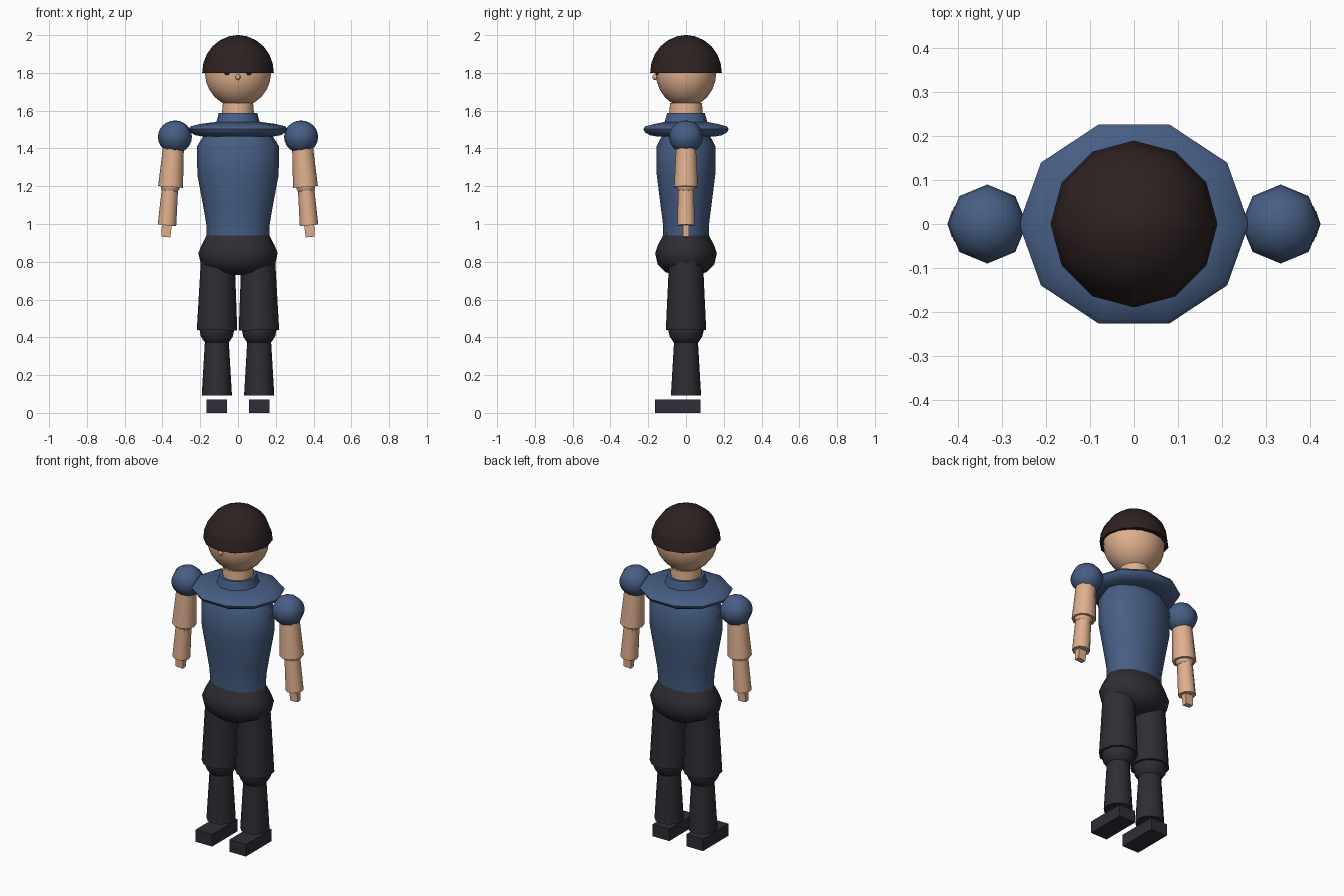
import bpy, bmesh, math
from mathutils import Vector, Matrix

if "Cube" in bpy.data.objects:
    bpy.data.objects.remove(bpy.data.objects["Cube"])


def material(name, rgb):
    m = bpy.data.materials.new(name)
    m.diffuse_color = (*rgb, 1)
    m.use_nodes = True
    m.node_tree.nodes["Principled BSDF"].inputs["Base Color"].default_value = m.diffuse_color
    return m


SKIN = material("skin", (0.74, 0.43, 0.27))
SHIRT = material("shirt_blue", (0.062, 0.112, 0.23))
TROUSER = material("trouser_charcoal", (0.026, 0.026, 0.034))
SHOE = material("shoe_dark", (0.029, 0.026, 0.038))
HAIR = material("hair_brown", (0.028, 0.016, 0.016))


def finish(bm, name, mat, smooth=True):
    bmesh.ops.recalc_face_normals(bm, faces=bm.faces)
    me = bpy.data.meshes.new(name)
    bm.to_mesh(me)
    bm.free()
    me.materials.append(mat)
    ob = bpy.data.objects.new(name, me)
    bpy.context.collection.objects.link(ob)
    if smooth:
        bpy.ops.object.select_all(action='DESELECT')
        ob.select_set(True)
        bpy.context.view_layer.objects.active = ob
        bpy.ops.object.shade_smooth_by_angle(angle=math.radians(50))
    return ob


def loft(name, rings, n, mat):
    """Closed stack of elliptical rings given as (z, rx, ry)."""
    bm = bmesh.new()
    loops = [[bm.verts.new((rx * math.cos(math.tau * i / n),
                            ry * math.sin(math.tau * i / n), z))
              for i in range(n)] for z, rx, ry in rings]
    for a, b in zip(loops, loops[1:]):
        for i in range(n):
            j = (i + 1) % n
            bm.faces.new((a[i], a[j], b[j], b[i]))
    bm.faces.new(loops[0])
    bm.faces.new(loops[-1])
    return finish(bm, name, mat)


def limb(name, top, bottom, r_top, r_bottom, n, mat):
    """Tapered cylinder between two points."""
    top, bottom = Vector(top), Vector(bottom)
    axis = top - bottom
    bm = bmesh.new()
    bmesh.ops.create_cone(bm, cap_ends=True, segments=n, radius1=r_bottom,
                          radius2=r_top, depth=axis.length)
    turn = axis.to_track_quat('Z', 'Y').to_matrix().to_4x4()
    bm.transform(Matrix.Translation((top + bottom) / 2) @ turn)
    return finish(bm, name, mat)


def ball(name, centre, radii, n, rings, mat):
    bm = bmesh.new()
    bmesh.ops.create_uvsphere(bm, u_segments=n, v_segments=rings, radius=1)
    bm.transform(Matrix.Translation(centre) @ Matrix.Diagonal((*radii, 1)))
    return finish(bm, name, mat)


def box(name, centre, size, mat, tilt=0, taper=1):
    bm = bmesh.new()
    bmesh.ops.create_cube(bm, size=1)
    for v in bm.verts:
        if v.co.z < 0:
            v.co.x *= taper
            v.co.y *= taper
    bm.transform(Matrix.Translation(centre) @ Matrix.Rotation(tilt, 4, 'Y')
                 @ Matrix.Diagonal((*size, 1)))
    return finish(bm, name, mat, smooth=False)


# Head, with the hair as a half dome
ball("head", (0, 0, 1.8), (0.175, 0.16, 0.18), 16, 12, SKIN)
dome = [math.radians(a) for a in (0, 15, 30, 45, 60, 75, 88)]
loft("hair", [(1.8 + 0.2 * math.sin(a), 0.19 * math.cos(a), 0.19 * math.cos(a))
              for a in dome], 12, HAIR)
ball("nose", (0, -0.164, 1.778), (0.013, 0.015, 0.016), 8, 6, SKIN)
loft("neck", [(1.55, 0.088, 0.09), (1.64, 0.08, 0.085)], 12, SKIN)

# Torso, wide shoulder yoke and collar
loft("torso", [(0.935, 0.166, 0.121), (1.0, 0.168, 0.122), (1.1, 0.185, 0.135),
               (1.26, 0.215, 0.155), (1.41, 0.218, 0.157), (1.47, 0.18, 0.125)],
     12, SHIRT)
loft("shoulder_yoke", [(1.462, 0.18, 0.155), (1.47, 0.225, 0.2), (1.486, 0.254, 0.23),
                       (1.503, 0.262, 0.238), (1.517, 0.25, 0.227),
                       (1.53, 0.2, 0.175), (1.54, 0.12, 0.12)], 10, SHIRT)
loft("collar", [(1.53, 0.118, 0.122), (1.57, 0.106, 0.11), (1.588, 0.102, 0.105)],
     10, SHIRT)

# Hips
loft("hips", [(0.73, 0.05, 0.05), (0.745, 0.12, 0.11), (0.785, 0.196, 0.15),
              (0.845, 0.21, 0.163), (0.89, 0.192, 0.148), (0.942, 0.165, 0.12)],
     12, TROUSER)

for side, s in (("left", -1), ("right", 1)):
    # Eye under the fringe
    ball(side + "_eye", (0.058 * s, -0.15, 1.803), (0.015, 0.012, 0.015), 8, 6, HAIR)

    # Arm
    ball(side + "_shoulder", (0.334 * s, 0, 1.461), (0.09, 0.09, 0.087), 8, 12, SHIRT)
    limb(side + "_upper_arm", (0.34 * s, 0, 1.43), (0.357 * s, 0, 1.196),
         0.054, 0.066, 10, SKIN)
    ball(side + "_elbow", (0.358 * s, 0, 1.2), (0.054, 0.05, 0.045), 10, 8, SKIN)
    limb(side + "_forearm", (0.36 * s, 0, 1.19), (0.376 * s, 0, 0.993),
         0.043, 0.049, 10, SKIN)
    box(side + "_hand", (0.379 * s, 0, 0.967), (0.054, 0.034, 0.072), SKIN,
        tilt=-0.08 * s, taper=0.88)

    # Leg
    limb(side + "_thigh", (0.107 * s, 0, 0.8), (0.111 * s, 0, 0.438),
         0.09, 0.107, 12, TROUSER)
    ball(side + "_knee", (0.112 * s, 0, 0.44), (0.092, 0.094, 0.092), 12, 8, TROUSER)
    limb(side + "_shin", (0.112 * s, 0, 0.4), (0.112 * s, 0, 0.092),
         0.062, 0.08, 12, TROUSER)
    box(side + "_shoe", (0.112 * s, -0.043, 0.036), (0.11, 0.242, 0.072), SHOE)
